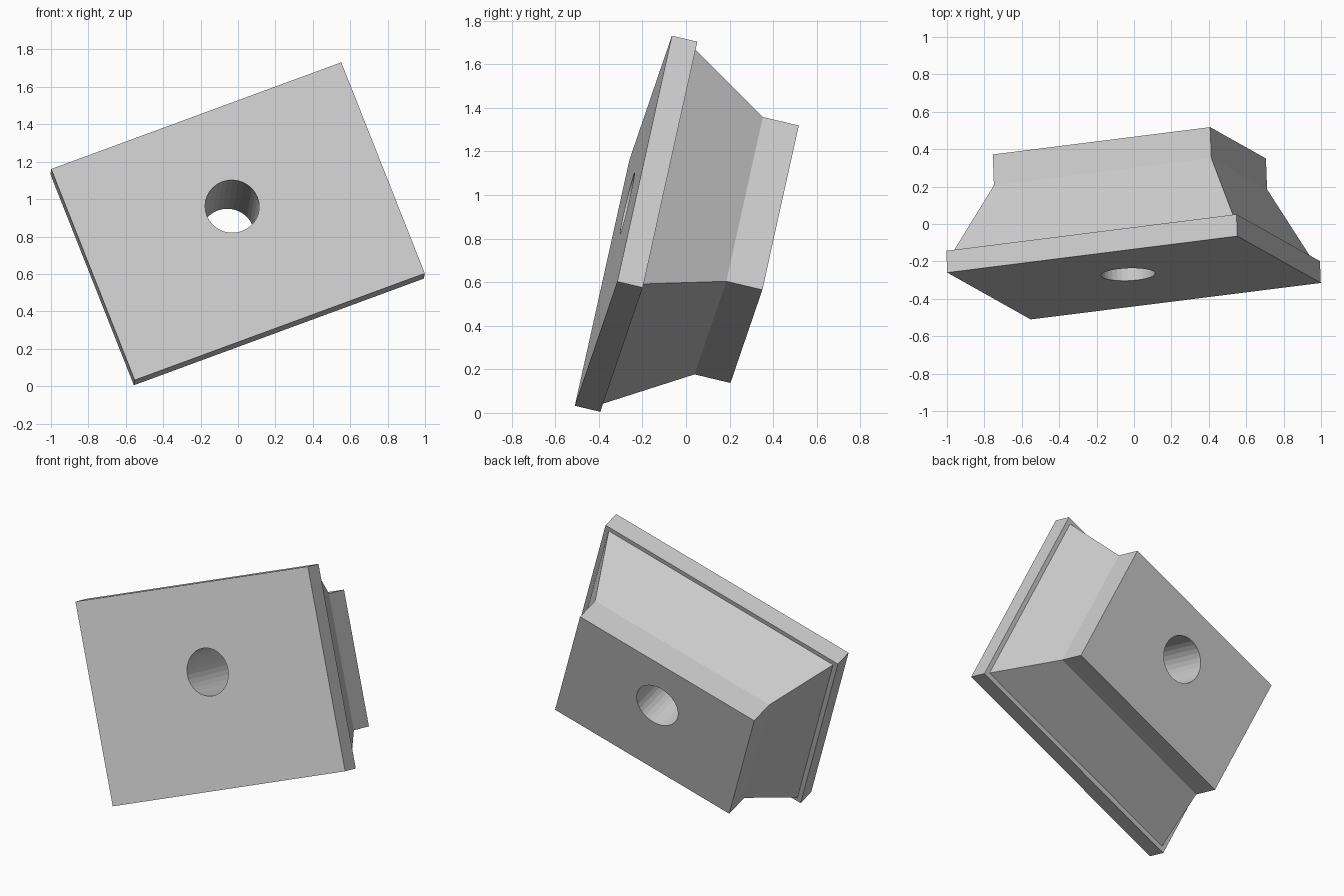
import bpy, bmesh
from mathutils import Vector, Matrix

if "Cube" in bpy.data.objects:
    bpy.data.objects.remove(bpy.data.objects["Cube"])

# Tilted frame: u along the plate's length, v along its height, f out of the front
u = Vector((1.55, 0.195, 0.57)).normalized()
v = Vector((-0.45, 0.25, 1.127))
v = (v - u * v.dot(u)).normalized()
f = u.cross(v)
frame = Matrix.Translation((0, -0.2875, 0.882)) @ Matrix((u, v, f)).transposed().to_4x4()

# Rectangular sections from the front to the back: depth, length, height
sections = [
    (0.0, 1.664, 1.239),     # plate
    (0.12, 1.664, 1.239),
    (0.12, 1.606, 1.181),    # narrow ledge, then taper
    (0.497, 1.247, 0.828),   # straight rear block
    (0.667, 1.247, 0.828),
]


def rectangle(bm, depth, length, height):
    return [bm.verts.new((sx * length / 2, sy * height / 2, -depth))
            for sx, sy in ((-1, -1), (1, -1), (1, 1), (-1, 1))]


# Solid body
bm = bmesh.new()
rings = [rectangle(bm, *s) for s in sections]
bm.faces.new(rings[0])
bm.faces.new(rings[-1])
for a, b in zip(rings, rings[1:]):
    for i in range(4):
        j = (i + 1) % 4
        bm.faces.new((a[i], a[j], b[j], b[i]))
bmesh.ops.recalc_face_normals(bm, faces=bm.faces)
mesh = bpy.data.meshes.new("tapered_block")
bm.to_mesh(mesh)
bm.free()
body = bpy.data.objects.new("tapered_block", mesh)
bpy.context.collection.objects.link(body)
body.matrix_world = frame

# Straight hole through the body
bpy.ops.mesh.primitive_cylinder_add(vertices=32, radius=0.145, depth=2)
cutter = bpy.context.object
cutter.name = "hole_cutter"
cutter.matrix_world = frame @ Matrix.Translation((0, 0.087, -0.33))
cutter.hide_render = True
hole = body.modifiers.new("hole", 'BOOLEAN')
hole.operation = 'DIFFERENCE'
hole.solver = 'EXACT'
hole.object = cutter
bpy.context.view_layer.update()
bpy.context.view_layer.objects.active = body
bpy.ops.object.modifier_apply(modifier=hole.name)
bpy.data.objects.remove(cutter)
